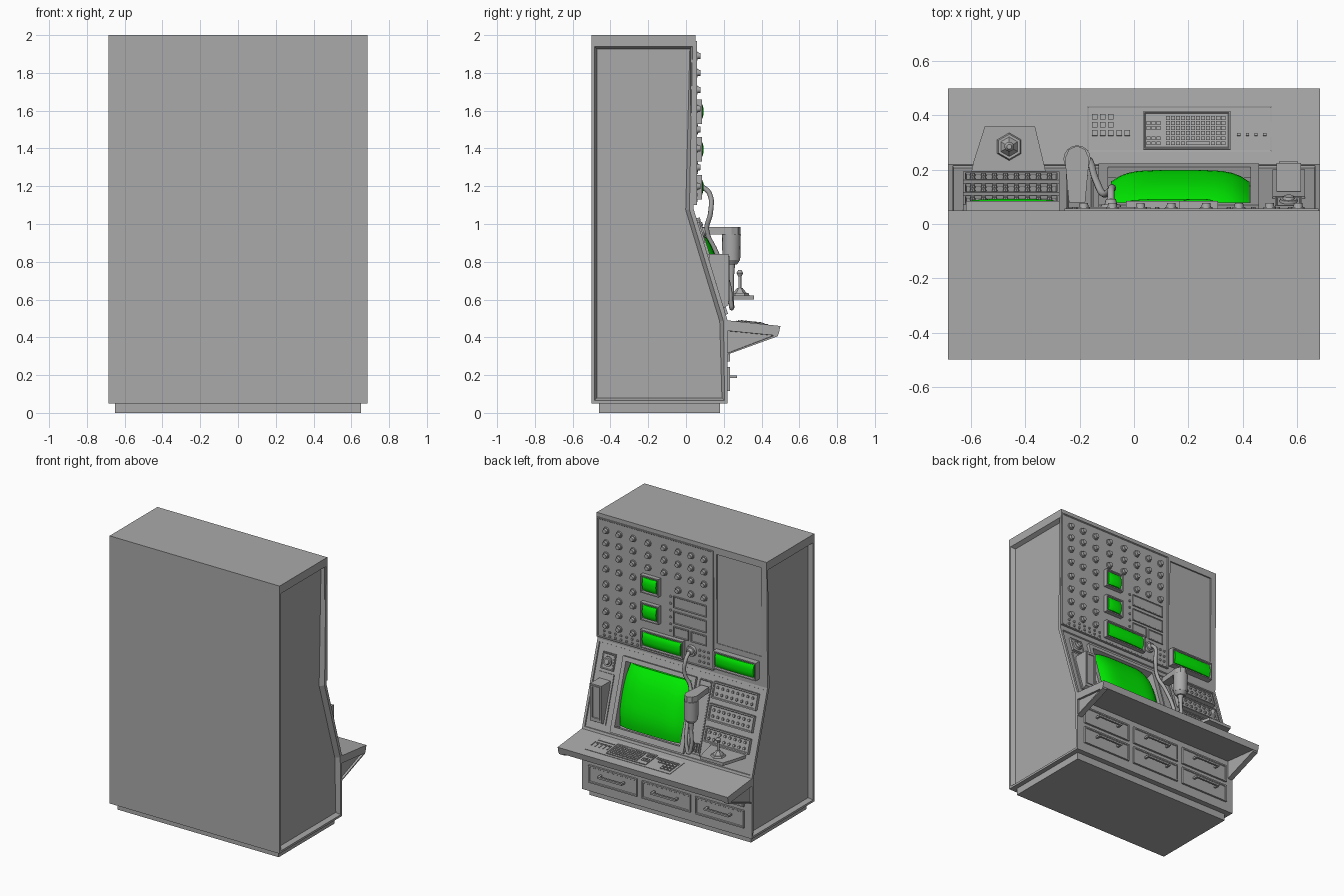
import bpy, bmesh, math
from mathutils import Matrix, Vector

if "Cube" in bpy.data.objects:
    bpy.data.objects.remove(bpy.data.objects["Cube"])

green = bpy.data.materials.new("green_screen")
green.diffuse_color = (0.0, 0.85, 0.0, 1)
green.use_nodes = True
green.node_tree.nodes["Principled BSDF"].inputs["Base Color"].default_value = green.diffuse_color
grey = bpy.data.materials.new("dark_grey")
grey.diffuse_color = (0.4, 0.4, 0.4, 1)
grey.use_nodes = True
grey.node_tree.nodes["Principled BSDF"].inputs["Base Color"].default_value = grey.diffuse_color


def plane(origin, v, ux=-1):
    """Panel frame: x across, v along the panel, w outward."""
    u, v = Vector((ux, 0, 0)), Vector(v)
    w = u.cross(v).normalized()
    m = Matrix((u, v, w)).transposed().to_4x4()
    return Matrix.Translation(origin) @ m @ Matrix.Diagonal((ux, 1, 1, 1))


WORLD = Matrix.Identity(4)
UPPER = plane((0, 0.045, 0), (0, 0, 1))
SLOPE = plane((0, 0.3695, 0), (0, -0.305, 1))     # v equals world z
SHELF = plane((0, 0, 0.5135), (0, 1, -0.107), 1)  # v equals world y
LOWER = plane((0, 0.22, 0), (0, 0, 1))


def finish(name, bm, mat=grey, smooth=False):
    bmesh.ops.recalc_face_normals(bm, faces=bm.faces)
    me = bpy.data.meshes.new(name)
    bm.to_mesh(me)
    bm.free()
    ob = bpy.data.objects.new(name, me)
    bpy.context.collection.objects.link(ob)
    me.materials.append(mat)
    if smooth:
        bpy.ops.object.select_all(action='DESELECT')
        bpy.context.view_layer.objects.active = ob
        ob.select_set(True)
        bpy.ops.object.shade_smooth_by_angle(angle=math.radians(35))
    return ob


def boxes(name, M, items, inset=None):
    """items: (x0, x1, v0, v1, w0, w1); inset = (border, depth) sinks the outer face."""
    bm = bmesh.new()
    for x0, x1, v0, v1, w0, w1 in items:
        lo = Matrix.Translation(((x0 + x1) / 2, (v0 + v1) / 2, (w0 + w1) / 2))
        g = bmesh.ops.create_cube(bm, size=1, matrix=lo @ Matrix.Diagonal((x1 - x0, v1 - v0, w1 - w0, 1)))
        if inset:
            bm.normal_update()
            f = max({f for v in g['verts'] for f in v.link_faces}, key=lambda f: f.calc_center_median().z)
            bmesh.ops.inset_region(bm, faces=[f], thickness=inset[0])
            bmesh.ops.inset_region(bm, faces=[f], thickness=0.005, depth=-inset[1])
    bm.transform(M)
    return finish(name, bm)


def tube(name, M, x0, x1, v0, v1, w, bx, bv, skirt, p=5):
    """Bulging screen glass: flat plateau rounding off towards its rim."""
    bm = bmesh.new()
    bmesh.ops.create_grid(bm, x_segments=16, y_segments=16, size=1)
    for v in bm.verts:
        a, b = v.co.x, v.co.y
        v.co = ((x0 + x1) / 2 + a * (x1 - x0) / 2, (v0 + v1) / 2 + b * (v1 - v0) / 2,
                w + bx * (1 - abs(a) ** p) + bv * (1 - abs(b) ** 2.5))
    r = bmesh.ops.extrude_edge_only(bm, edges=[e for e in bm.edges if e.is_boundary])
    for v in r['geom']:
        if isinstance(v, bmesh.types.BMVert):
            v.co.z = w - skirt
    bm.transform(M)
    return finish(name, bm, green, True)


def cyls(name, M, items, n=12):
    """items: (x, v, w0, height, r0, r1)"""
    bm = bmesh.new()
    for x, v, w, h, r0, r1 in items:
        bmesh.ops.create_cone(bm, cap_ends=True, segments=n, radius1=r0, radius2=r1, depth=h,
                              matrix=Matrix.Translation((x, v, w + h / 2)))
    bm.transform(M)
    return finish(name, bm, smooth=n > 6)


def prism(name, pts, a, b, axis='x', edit=None):
    bm = bmesh.new()
    f = bm.faces.new([bm.verts.new((a, p, q) if axis == 'x' else (p, q, a)) for p, q in pts])
    r = bmesh.ops.extrude_face_region(bm, geom=[f])
    d = (b - a, 0, 0) if axis == 'x' else (0, 0, b - a)
    bmesh.ops.translate(bm, vec=d, verts=[e for e in r['geom'] if isinstance(e, bmesh.types.BMVert)])
    bmesh.ops.recalc_face_normals(bm, faces=bm.faces)
    if edit:
        edit(bm)
    return finish(name, bm)


# cabinet with recessed sides and a sunken sloping face
def panel_sides(bm):
    for s in (-1, 1):
        f = max(bm.faces, key=lambda f: f.normal.x * s * f.calc_area())
        bmesh.ops.inset_region(bm, faces=[f], thickness=0.022)
        for v in f.verts:
            if v.co.z > 1.9:
                v.co.z -= 0.045
        bmesh.ops.inset_region(bm, faces=[f], thickness=0.02, depth=-0.03)
    bm.normal_update()
    f = next(f for f in bm.faces if f.normal.y > 0.9 and 0.2 < f.normal.z < 0.4)
    bmesh.ops.inset_region(bm, faces=[f], thickness=0.025)
    bmesh.ops.inset_region(bm, faces=[f], thickness=0.003, depth=-0.008)


body = prism("cabinet", [(-.5, .05), (.22, .05), (.22, .49), (.04, 1.08), (.05, 2), (-.5, 2)], -.685, .685, edit=panel_sides)
for M, dims in ((SLOPE, (-.1, .435, .55, .995, -.065, .05)), (UPPER, (-.64, -.28, 1.3, 1.95, -.006, .05))):
    cut = boxes("recess_cutter", M, [dims])
    cut.hide_render = True
    mod = body.modifiers.new("recess", 'BOOLEAN')
    mod.object, mod.operation, mod.solver = cut, 'DIFFERENCE', 'EXACT'
    bpy.context.view_layer.objects.active = body
    bpy.ops.object.modifier_apply(modifier=mod.name)
    bpy.data.objects.remove(cut)
boxes("plinth", WORLD, [(-.65, .65, -.46, .18, 0, .055)])

# upper instrument panel
boxes("instrument_panel", UPPER, [(-.257, .68, 1.1, 1.97, -.02, .013)], (.01, .004))
cols = [.605, .5, .387, .266, .137, .024, -.08, -.185]
rows = [1.89, 1.8, 1.71, 1.61, 1.5, 1.4, 1.3, 1.2]
knobs = []
for i, x in enumerate(cols):
    for j, z in enumerate(rows):
        if i < 3 or j < 3 or (i > 4 and j == 3):
            knobs += [(x, z, .005, .012, .025, .023), (x, z, .015, .018, .018, .015)]
cyls("knobs", UPPER, knobs)
small = [(.62 - .045 * i, z) for i in range(7) for z in (1.125, 1.155)]
small += [(x, z) for x in (-.15, -.185, -.22) for z in (1.14, 1.18, 1.22)]
small += [(.085, 1.55 - .05 * i) for i in range(6)]
cyls("small_buttons", UPPER, [(x, z, .005, .012, .009, .008) for x, z in small], 8)
boxes("label_plates", UPPER, [(-.205, .06, 1.475, 1.56, 0, .018), (-.205, .06, 1.36, 1.45, 0, .018),
                              (-.06, .06, 1.265, 1.34, 0, .018), (-.205, -.08, 1.265, 1.34, 0, .018)], (.006, .004))
screens = [(.165, .31, 1.53, 1.66, 0, .04), (.165, .31, 1.33, 1.46, 0, .04),
           (-.03, .31, 1.13, 1.26, 0, .04), (-.62, -.275, 1.13, 1.26, -.01, .04)]
boxes("small_screen_frames", UPPER, screens, (.012, .012))
for a, b, c, d, *_ in screens:
    tube("small_screen", UPPER, a + .018, b - .018, c + .018, d - .018, .03, .006, .012, .003, 2.5)

# main display: raised surround and bulging tube
boxes("display_surround", SLOPE, [(-.13, .46, .99, 1.02, -.03, .012), (-.13, .46, .52, .56, -.03, .012),
                                  (-.13, -.095, .56, .99, -.03, .012), (.43, .46, .56, .99, -.03, .012)])
tube("display_tube", SLOPE, -.085, .425, .57, .98, -.047, .045, .042, .019)

# button banks on the slope
banks = [(.92, 1.03), (.775, .885), (.635, .735)]
boxes("button_banks", SLOPE, [(-.63, -.275, a, b, -.03, .018) for a, b in banks], (.012, .006))
cyls("bank_buttons", SLOPE, [(-.595 + .0405 * i, (a + b) / 2 + d, .005, .018, .011, .009)
                             for a, b in banks for i in range(8) for d in (-.02, .02)], 8)

# strip behind the handset, with vent bars
boxes("handset_strip", SLOPE, [(-.25, -.15, .53, 1.02, -.03, 0)], (.008, .004))
boxes("vent_bars", SLOPE, [(-.24 + .02 * i, -.23 + .02 * i, .55, .61, -.02, .008) for i in range(4)])

# joystick on its small ledge
prism("joystick_ledge", [(-.605, .17), (-.32, .17), (-.335, .235), (-.365, .36), (-.55, .36), (-.59, .235)], .6, .622, 'z')
cyls("joystick_boot", WORLD, [(-.46, .285, .62, .014, .052, .046), (-.46, .285, .634, .028, .036, .014)], 6)
cyls("joystick_stick", WORLD, [(-.46, .285, .655, .08, .008, .008), (-.46, .285, .72, .02, .008, .018),
                               (-.46, .285, .74, .016, .018, .009)])

# right hand slot box and round switch
prism("slot_box", [(.12, .84), (.225, .84), (.225, .57), (.19, .55), (.15, .55)], .525, .615)
boxes("slot_face", plane((0, .225, 0), (0, 0, 1)), [(.535, .605, .59, .83, -.01, .006)], (.014, .012))
boxes("slot_back_plate", SLOPE, [(.51, .63, .55, .88, -.03, 0)])
boxes("switch_plate", SLOPE, [(.52, .62, .9, 1.01, -.03, .008)], (.008, .003))
cyls("round_switch", SLOPE, [(.57, .955, 0, .016, .034, .032), (.57, .955, .016, .01, .022, .018)], 16)

# handset: hook arm, body, socket and cord
prism("handset_arm", [(-.18, .08), (-.165, .24), (-.18, .275), (-.21, .288), (-.24, .275), (-.255, .24), (-.24, .08)], .945, .985, 'z')
cyls("handset_body", WORLD, [(-.21, .24, .81, .135, .047, .05), (-.21, .24, .785, .026, .03, .047),
                             (-.21, .24, .73, .06, .015, .02)], 16)
cyls("cord_socket", UPPER, [(-.085, 1.2, .01, .016, .04, .036), (-.085, 1.2, .026, .022, .024, .018)], 16)
cu = bpy.data.curves.new("handset_cord", 'CURVE')
cu.dimensions, cu.bevel_depth, cu.bevel_resolution, cu.resolution_u = '3D', .013, 2, 6
cu.materials.append(grey)
sp = cu.splines.new('BEZIER')
path = [(-.085, .085, 1.2), (-.085, .125, 1.16), (-.08, .13, 1.06), (-.11, .11, .97), (-.14, .16, .85), (-.16, .225, .68),
        (-.172, .238, .585), (-.19, .242, .555), (-.208, .242, .585), (-.21, .24, .75)]
sp.bezier_points.add(len(path) - 1)
for p, co in zip(sp.bezier_points, path):
    p.co, p.handle_left_type, p.handle_right_type = co, 'AUTO', 'AUTO'
bpy.context.collection.objects.link(bpy.data.objects.new("handset_cord", cu))

# desk shelf and its end brackets
prism("desk_shelf", [(.2, .492), (.5, .46), (.49, .415), (.2, .445)], -.685, .685)
for s in (-1, 1):
    def sink(bm):
        f = max(bm.faces, key=lambda f: f.normal.x * s)
        bmesh.ops.inset_region(bm, faces=[f], thickness=.012)
        bmesh.ops.inset_region(bm, faces=[f], thickness=.002, depth=-.015)
    prism("shelf_bracket", [(.21, .305), (.485, .405), (.488, .416), (.21, .444)], s * .645, s * .685, edit=sink)

# keyboard deck
boxes("keyboard_deck", SHELF, [(-.175, .51, .265, .435, -.01, .003)], (.004, .002))
boxes("keyboard", SHELF, [(.035, .355, .275, .415, -.005, .007)], (.006, .004))
keys = []
for j in range(6):
    v = .29 + j * .0185
    keys += [(.118 + .0185 * i, .133 + .0185 * i, v, v + .014, 0, .009) for i in range(12) if not (j == 0 and 3 < i < 9)]
    if j not in (2, 5):
        keys += [(.047 + .018 * i, .061 + .018 * i, v, v + .014, 0, .009) for i in range(3)]
keys.append((.192, .281, .29, .304, 0, .009))
keys += [(-.155 + .03 * i, -.135 + .03 * i, .325 + .03 * j, .345 + .03 * j, 0, .008)
         for i in range(5) for j in range(3) if i < 3 or j == 0]
keys += [(-.16, .02, .295 + d, .298 + d, 0, .005) for d in (0, .015)]
boxes("keys", SHELF, keys)
boxes("slider_slots", SHELF, [(.372 + .032 * i, .378 + .032 * i, .32, .375, 0, .005) for i in range(5)]
      + [(.38 + .032 * i, .392 + .032 * i, .325, .335, 0, .008) for i in range(4)] + [(.365, .5, .295, .298, 0, .005)])

# drawers and handles
slots = [(x, z) for x in (-.43, 0, .43) for z in (.18, .335)]
boxes("drawers", LOWER, [(x - .195, x + .195, z - .063, z + .063, -.02, .014) for x, z in slots], (.014, .005))
boxes("drawer_handles", LOWER, [b for x, z in slots for b in (
    (x - .1, x + .1, z + .005, z + .018, .036, .05), (x - .1, x - .085, z + .005, z + .018, 0, .036),
    (x + .085, x + .1, z + .005, z + .018, 0, .036))])
